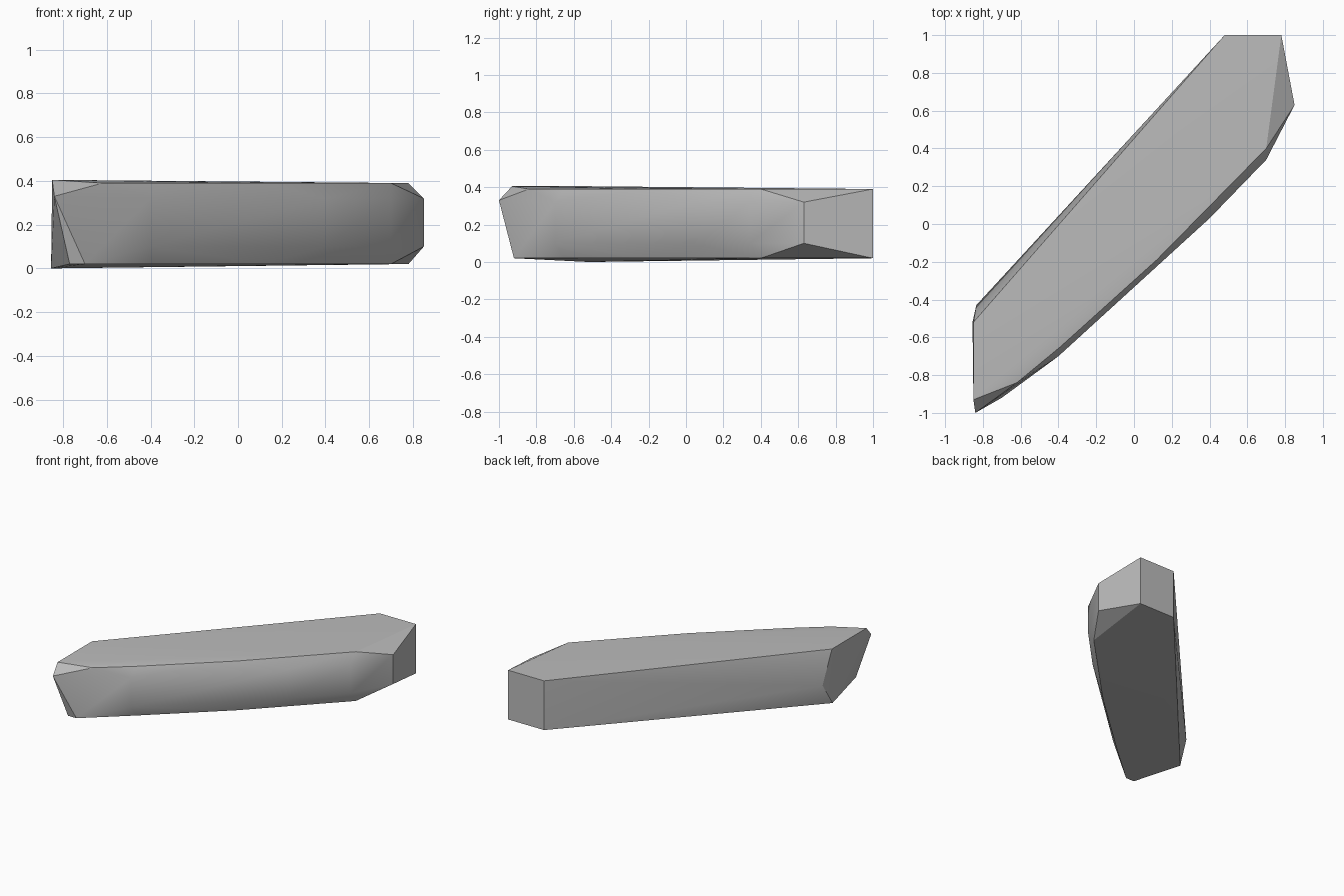
import bpy, bmesh
from math import radians

cube = bpy.data.objects.get("Cube")
if cube:
    bpy.data.objects.remove(cube)

# Flat grey stone
stone = bpy.data.materials.new("grey_stone")
stone.use_nodes = True
colour = (0.5, 0.5, 0.5, 1)
stone.diffuse_color = colour
stone.node_tree.nodes["Principled BSDF"].inputs["Base Color"].default_value = colour

TOP, BOTTOM = 0.39, 0.02

# Outline corners shared by the top and bottom faces
slab_edge = [(0.48, 1), (0.78, 1), (0.70, 0.40), (0.12, -0.19), (-0.39, -0.65)]
# Bulging long side and right-hand nose, a vertical band between the bevels
bulge_edge = [(0.85, 0.63), (0.70, 0.34), (0.40, 0.03), (-0.40, -0.70)]
# Irregular chipped end
chipped_end = [
    (-0.62, -0.84, TOP), (-0.85, -0.93, 0.405), (-0.85, -0.52, 0.405),
    (-0.84, -1.0, 0.33), (-0.835, -0.43, 0.16), (-0.855, -0.52, 0),
    (-0.77, -0.92, BOTTOM), (-0.70, -0.92, BOTTOM),
]

points = [(x, y, z) for x, y in slab_edge for z in (BOTTOM, TOP)]
points += [(x, y, z) for x, y in bulge_edge for z in (0.10, 0.32)]
points += chipped_end

# Wrap the corners in one faceted stone
bm = bmesh.new()
for p in points:
    bm.verts.new(p)
hull = bmesh.ops.convex_hull(bm, input=bm.verts)
loose = [v for v in bm.verts if not v.link_faces]
bmesh.ops.delete(bm, geom=loose, context='VERTS')
bmesh.ops.dissolve_limit(bm, angle_limit=radians(0.5), verts=bm.verts, edges=bm.edges)
bmesh.ops.recalc_face_normals(bm, faces=bm.faces)

mesh = bpy.data.meshes.new("stone_slab")
bm.to_mesh(mesh)
bm.free()
mesh.materials.append(stone)
slab = bpy.data.objects.new("stone_slab", mesh)
bpy.context.collection.objects.link(slab)

# Soft shading on the shallow facets, crisp bevel edges
bpy.ops.object.select_all(action='DESELECT')
slab.select_set(True)
bpy.context.view_layer.objects.active = slab
bpy.ops.object.shade_smooth_by_angle(angle=radians(30))
